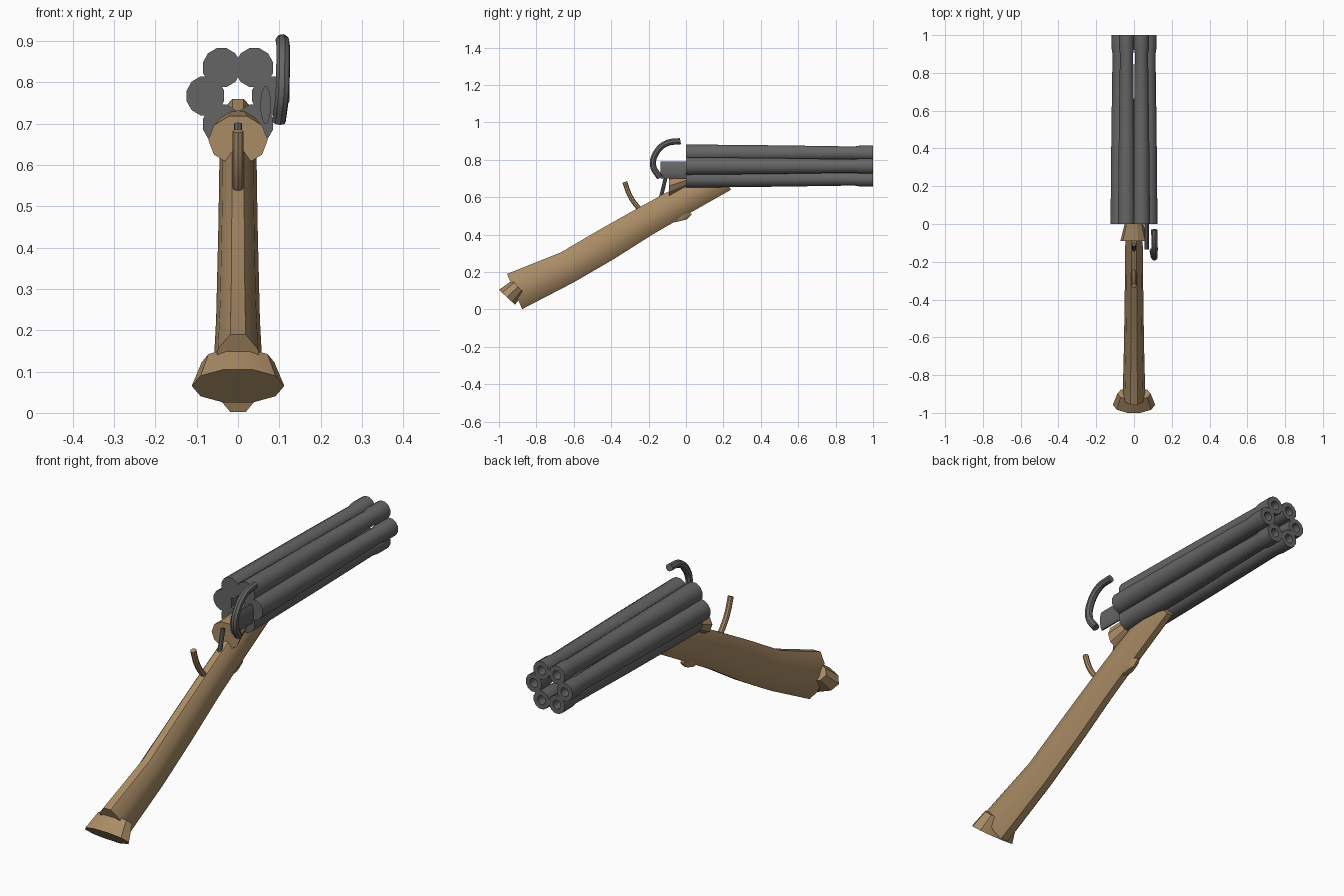
import bpy, bmesh, math
from mathutils import Vector

if "Cube" in bpy.data.objects:
    bpy.data.objects.remove(bpy.data.objects["Cube"])


def material(name, rgb):
    m = bpy.data.materials.new(name)
    m.diffuse_color = (*rgb, 1)
    m.use_nodes = True
    m.node_tree.nodes["Principled BSDF"].inputs["Base Color"].default_value = m.diffuse_color
    return m


WOOD = material("wood", (0.40, 0.26, 0.13))
STEEL = material("steel", (0.13, 0.13, 0.13))


def finish(ob, mat, angle=40):
    ob.data.materials.clear()
    ob.data.materials.append(mat)
    bpy.ops.object.select_all(action='DESELECT')
    ob.select_set(True)
    bpy.context.view_layer.objects.active = ob
    bpy.ops.object.shade_smooth_by_angle(angle=math.radians(angle))
    return ob


def loft(name, sections, n, mat, x=0, angle=40):
    """Sections are (upper (y, z), lower (y, z), half width): ellipses joined in a row."""
    bm = bmesh.new()
    rings = []
    for up, low, hw in sections:
        a, b = Vector((x, *up)), Vector((x, *low))
        c, v = (a + b) / 2, (a - b) / 2
        v /= math.cos(math.pi / n)
        ring = []
        for i in range(n):
            t = 2 * math.pi * (i + 0.5) / n
            ring.append(bm.verts.new(c + Vector((hw * math.sin(t), 0, 0)) + v * math.cos(t)))
        rings.append(ring)
    for r, s in zip(rings, rings[1:]):
        for i in range(n):
            j = (i + 1) % n
            bm.faces.new((r[i], r[j], s[j], s[i]))
    bm.faces.new(rings[0])
    bm.faces.new(rings[-1])
    bmesh.ops.recalc_face_normals(bm, faces=bm.faces)
    me = bpy.data.meshes.new(name)
    bm.to_mesh(me)
    bm.free()
    ob = bpy.data.objects.new(name, me)
    bpy.context.collection.objects.link(ob)
    return finish(ob, mat, angle)


def rod(name, points, radius, mat):
    """Bent round rod through the points."""
    cu = bpy.data.curves.new(name, 'CURVE')
    cu.dimensions = '3D'
    cu.bevel_depth = radius
    cu.bevel_resolution = 2
    cu.resolution_u = 6
    cu.use_fill_caps = True
    sp = cu.splines.new('BEZIER')
    sp.bezier_points.add(len(points) - 1)
    for bp, p in zip(sp.bezier_points, points):
        bp.co = p
        bp.handle_left_type = bp.handle_right_type = 'AUTO'
    ob = bpy.data.objects.new(name, cu)
    bpy.context.collection.objects.link(ob)
    bpy.ops.object.select_all(action='DESELECT')
    ob.select_set(True)
    bpy.context.view_layer.objects.active = ob
    bpy.ops.object.convert(target='MESH')
    return finish(bpy.context.object, mat)


# Six bored barrels in a ring
BARREL = [(0, .047), (.5, .042), (.9, .036), (.93, .041), (1, .041), (1, .02), (.8, .02)]
for k in range(6):
    t = k * math.pi / 3
    x, z = .079 * math.cos(t), .767 + .079 * math.sin(t)
    loft(f"barrel_{k + 1}", [((y, z + r), (y, z - r), r) for y, r in BARREL], 12, STEEL, x)

# Long tapering stock
loft("stock", [((-.957, .19), (-.876, .002), .06),
               ((-.67, .305), (-.60, .145), .053),
               ((-.46, .428), (-.385, .27), .05),
               ((-.25, .546), (-.18, .40), .047),
               ((-.10, .628), (-.03, .487), .046),
               ((.17, .76), (.24, .64), .043)], 10, WOOD)

# Wide faceted butt cap
loft("butt_cap", [((-1.0, .105), (-.914, .025), .112),
                  ((-.93, .155), (-.866, .09), .088)], 10, WOOD, angle=30)

# Breech block behind the barrels
loft("breech_block", [((-.09, .718), (-.09, .603), .072),
                      ((.02, .732), (.02, .662), .045)], 10, WOOD, angle=30)

# Small boss under the stock
loft("under_boss", [((-.05, .55), (.0, .51), .022), ((-.078, .512), (.03, .512), .022),
                    ((-.076, .474), (.03, .506), .02), ((-.06, .465), (.005, .482), .013)], 10, WOOD)

# Lock plate on the right side
loft("lock_plate", [((-.135, .79), (-.135, .70), .013),
                    ((.02, .79), (.02, .70), .013)], 12, STEEL, x=.067)

# Curved hammer
rod("hammer", [(.099, -.14, .705), (.107, -.176, .77), (.109, -.158, .84),
               (.109, -.105, .888), (.107, -.03, .9)], .017, STEEL)

# Trigger and wooden finger spur
rod("trigger", [(0, -.11, .70), (0, -.122, .65), (0, -.137, .59)], .01, STEEL)
rod("finger_spur", [(0, -.327, .682), (0, -.303, .615), (0, -.268, .56), (0, -.21, .505)], .013, WOOD)
